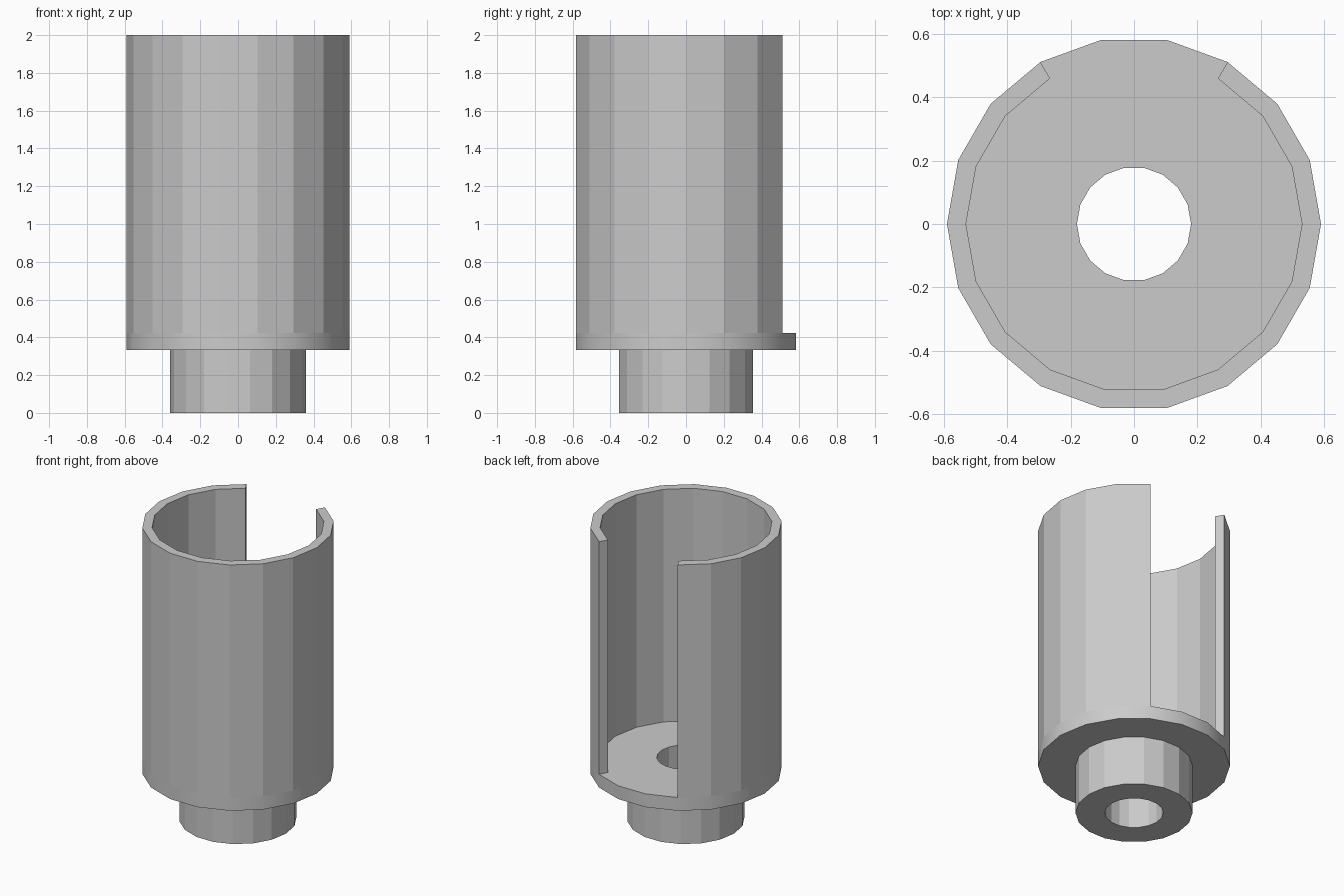
import bpy, bmesh
from math import sin, cos, radians

if "Cube" in bpy.data.objects:
    bpy.data.objects.remove(bpy.data.objects["Cube"])

SIDES = 18
STEP = 360 / SIDES


def revolve(name, profile, start=0, steps=SIDES, smooth_band=None):
    """Sweep a closed (radius, z) profile around z; caps the ends if not a full turn."""
    full = steps == SIDES
    bm = bmesh.new()
    rings = []
    for i in range(steps if full else steps + 1):
        a = radians(start + i * STEP)
        rings.append([bm.verts.new((r * cos(a), r * sin(a), z)) for r, z in profile])
    n = len(profile)
    for i in range(steps):
        a, b = rings[i], rings[(i + 1) % len(rings)]
        for j in range(n):
            k = (j + 1) % n
            f = bm.faces.new((a[j], b[j], b[k], a[k]))
            f.smooth = j == smooth_band
    if not full:
        bm.faces.new(rings[0])
        bm.faces.new(rings[-1])
    bmesh.ops.recalc_face_normals(bm, faces=bm.faces[:])
    # keep the rim of a smooth band crisp
    for e in bm.edges:
        e.smooth = len({f.smooth for f in e.link_faces}) == 1
    mesh = bpy.data.meshes.new(name)
    bm.to_mesh(mesh)
    bm.free()
    obj = bpy.data.objects.new(name, mesh)
    bpy.context.collection.objects.link(obj)
    return obj


R_OUT, R_IN, R_STEM, R_HOLE = 0.59, 0.53, 0.36, 0.18
Z_FLANGE, Z_FLOOR, Z_TOP = 0.333, 0.423, 2.0

# Hollow stem with the flange disc, bored right through (flange rim is smooth)
revolve("stem_and_flange",
        [(R_STEM, 0), (R_STEM, Z_FLANGE), (R_OUT, Z_FLANGE),
         (R_OUT, Z_FLOOR), (R_HOLE, Z_FLOOR), (R_HOLE, 0)], smooth_band=2)

# Cup wall, open over three facets at the back
revolve("cup_wall",
        [(R_OUT, Z_FLOOR), (R_OUT, Z_TOP), (R_IN, Z_TOP), (R_IN, Z_FLOOR)],
        start=120, steps=SIDES - 3)
